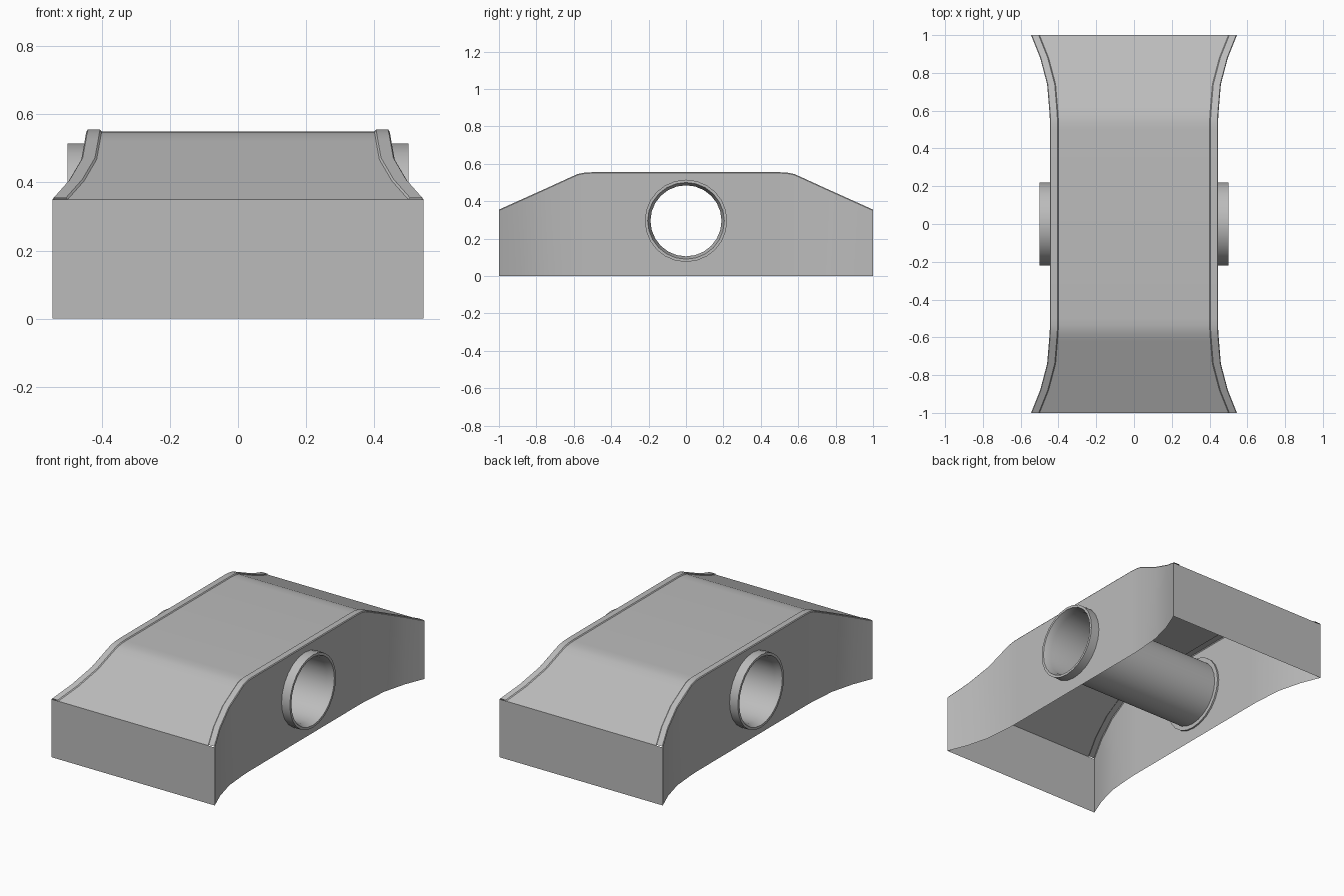
import bpy, bmesh, math
from mathutils import Vector

cube = bpy.data.objects.get("Cube")
if cube:
    bpy.data.objects.remove(cube, do_unlink=True)

grey = bpy.data.materials.new("plain grey")
grey.use_nodes = True
colour = (0.5, 0.5, 0.5, 1)
grey.diffuse_color = colour
grey.node_tree.nodes["Principled BSDF"].inputs["Base Color"].default_value = colour


def build(name, faces, outward=None):
    """Make an object from polygons; open sheets are turned to face outward."""
    bm = bmesh.new()
    for pts in faces:
        bm.faces.new([bm.verts.new(p) for p in pts])
    bmesh.ops.remove_doubles(bm, verts=bm.verts[:], dist=1e-5)
    bmesh.ops.recalc_face_normals(bm, faces=bm.faces[:])
    if outward:
        total = sum((f.normal * f.calc_area() for f in bm.faces), Vector())
        if total.dot(Vector(outward)) < 0:
            bmesh.ops.reverse_faces(bm, faces=bm.faces[:])
    mesh = bpy.data.meshes.new(name)
    bm.to_mesh(mesh)
    bm.free()
    mesh.materials.append(grey)
    ob = bpy.data.objects.new(name, mesh)
    bpy.context.collection.objects.link(ob)
    bpy.ops.object.select_all(action="DESELECT")
    ob.select_set(True)
    bpy.context.view_layer.objects.active = ob
    bpy.ops.object.shade_smooth_by_angle(angle=math.radians(30))
    return ob


def strips(rows, closed=False):
    """Quads between neighbouring rows of points."""
    out = []
    for a, b in zip(rows, rows[1:]):
        n = len(a)
        for i in range(n if closed else n - 1):
            j = (i + 1) % n
            out.append([a[i], a[j], b[j], b[i]])
    return out


# Half plan: distance from centre, half width, roof height
half = [(0.5, 0.445, 0.55), (0.54, 0.445, 0.548), (0.58, 0.447, 0.54),
        (0.62, 0.45, 0.522), (0.74, 0.46, 0.467), (0.88, 0.497, 0.404),
        (1.0, 0.545, 0.35)]
stations = [(-y, w, z) for y, w, z in reversed(half)] + half
LIP = 0.005

# Roof panel with a raised rim along both sides
rim = [(0, 0), (0.004, LIP), (0.04, LIP), (0.045, 0)]
rows = []
for y, w, z in stations:
    left = [(w - dx, y, z + dz) for dx, dz in rim]
    rows.append([(-x, y, h) for x, y, h in left] + left[::-1])
build("roof_panel", strips(rows), (0, 0, 1))

# Flared side walls, each with a round opening
SEG, AXLE_Z, BORE = 24, 0.295, 0.195
TOP, REACH = 0.55, 0.5
for name, s in (("left_wall", 1), ("right_wall", -1)):
    faces = []
    for sign in (-1, 1):
        faces += strips([[(s * w, sign * y, 0), (s * w, sign * y, z)] for y, w, z in half])
    hole, frame = [], []
    for i in range(SEG):
        a = 2 * math.pi * i / SEG
        c, d = math.cos(a), math.sin(a)
        m = max(abs(c), abs(d))
        height = TOP - AXLE_Z if d > 0 else AXLE_Z
        hole.append((s * half[0][1], BORE * c, AXLE_Z + BORE * d))
        frame.append((s * half[0][1], REACH * c / m, AXLE_Z + height * d / m))
    faces += strips([hole, frame], closed=True)
    build(name, faces, (s, 0, 0))

# Flat end plates
_, end_w, end_z = half[-1]
for name, y in (("front_plate", -1), ("back_plate", 1)):
    build(name, [[(-end_w, y, 0), (end_w, y, 0), (end_w, y, end_z), (-end_w, y, end_z)]],
          (0, y, 0))

# Cross tube with a chamfered collar at each end
profile = [(0.46, 0.19), (0.5, 0.205), (0.5, 0.22), (0.435, 0.22), (0.435, BORE)]
profile += [(-x, r) for x, r in reversed(profile)]
rings = []
for i in range(SEG + 1):
    a = 2 * math.pi * i / SEG
    rings.append([(x, r * math.cos(a), AXLE_Z + r * math.sin(a)) for x, r in profile])
build("cross_tube", strips(rings, closed=True))
